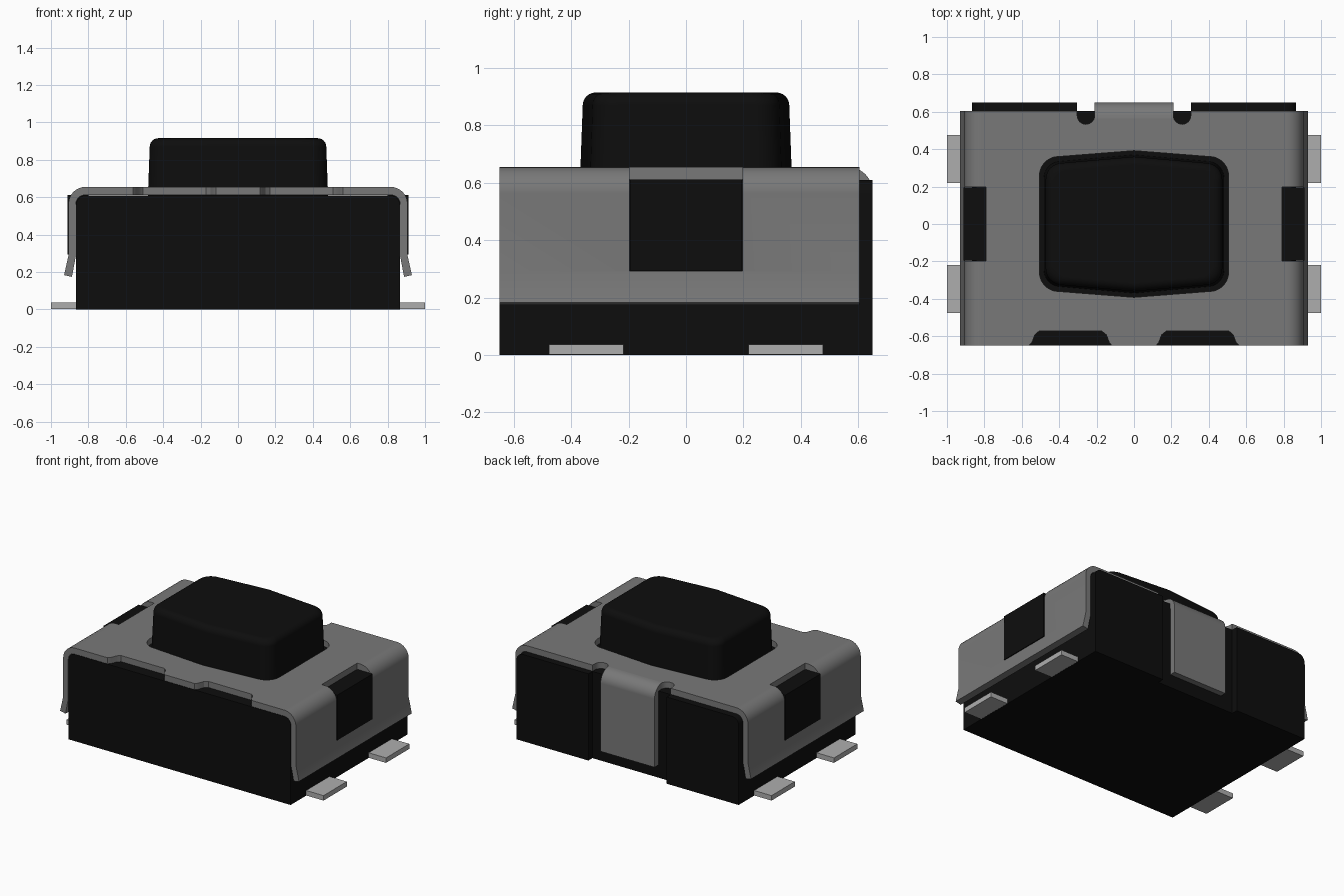
import bpy, bmesh, math
from mathutils import Vector

cube = bpy.data.objects.get("Cube")
if cube:
    bpy.data.objects.remove(cube, do_unlink=True)


def material(name, rgb, rough=0.6):
    m = bpy.data.materials.new(name)
    m.use_nodes = True
    m.diffuse_color = (*rgb, 1)
    bsdf = m.node_tree.nodes["Principled BSDF"]
    bsdf.inputs["Base Color"].default_value = (*rgb, 1)
    bsdf.inputs["Roughness"].default_value = rough
    return m


BLACK = material("black plastic", (0.004, 0.004, 0.004))
STEEL = material("grey steel", (0.19, 0.19, 0.19))
TIN = material("light tin", (0.42, 0.42, 0.42))


def loft(name, rings, mat=None):
    """Solid joining a stack of equal-length closed rings, capped at both ends."""
    bm = bmesh.new()
    vs = [[bm.verts.new(p) for p in ring] for ring in rings]
    n = len(vs[0])
    for lo, hi in zip(vs, vs[1:]):
        for i in range(n):
            j = (i + 1) % n
            bm.faces.new((lo[i], lo[j], hi[j], hi[i]))
    bm.faces.new(vs[0][::-1])
    bm.faces.new(vs[-1])
    bmesh.ops.recalc_face_normals(bm, faces=bm.faces)
    me = bpy.data.meshes.new(name)
    bm.to_mesh(me)
    bm.free()
    ob = bpy.data.objects.new(name, me)
    bpy.context.collection.objects.link(ob)
    if mat:
        me.materials.append(mat)
    return ob


def prism(name, pts, axis, a, b, mat=None):
    """Extrude a 2D outline along one axis from a to b."""
    def put(p, t):
        return {"x": (t, p[0], p[1]), "y": (p[0], t, p[1]), "z": (p[0], p[1], t)}[axis]
    return loft(name, [[put(p, t) for p in pts] for t in (a, b)], mat)


def box(name, x0, x1, y0, y1, z0, z1, mat=None):
    return prism(name, [(x0, y0), (x1, y0), (x1, y1), (x0, y1)], "z", z0, z1, mat)


def arc(cx, cy, r, a0, a1, n=8):
    return [(cx + r * math.cos(math.radians(a0 + (a1 - a0) * i / n)),
             cy + r * math.sin(math.radians(a0 + (a1 - a0) * i / n))) for i in range(n + 1)]


def flip(pts):
    return [(-x, y) for x, y in reversed(pts)]


def select(ob):
    bpy.ops.object.select_all(action="DESELECT")
    ob.select_set(True)
    bpy.context.view_layer.objects.active = ob


def cut(ob, cutters):
    """Subtract each cutter, then discard it."""
    select(ob)
    for c in cutters:
        mod = ob.modifiers.new("cut", "BOOLEAN")
        mod.operation, mod.solver, mod.object = "DIFFERENCE", "EXACT", c
        bpy.ops.object.modifier_apply(modifier=mod.name)
        bpy.data.objects.remove(c, do_unlink=True)


def smooth(ob):
    select(ob)
    bpy.ops.object.shade_smooth_by_angle(angle=math.radians(30))
    mod = ob.modifiers.new("weighted normals", "WEIGHTED_NORMAL")
    mod.keep_sharp = True


def bulged_outline(hx, hy, peak, r):
    """Rounded rectangle whose front and back edges rise to a shallow peak."""
    right_back = arc(hx - r, hy - r, r, 0, 84, 10)
    back = right_back + [(0, peak)] + flip(right_back)
    return back + [(-x, -y) for x, y in back]


# Housing: rounded top edges, recess at the back for the tab
half = [(0.865, 0)] + arc(0.815, 0.56, 0.05, 0, 90)
body = prism("housing", half + flip(half), "y", -0.65, 0.65, BLACK)
cut(body, [box("recess_cutter", -0.305, 0.305, 0.605, 0.8, -0.1, 0.8)])
smooth(body)

# Metal cover: bent strip section with flared lower lips
outer = [(0.93, 0.183), (0.906, 0.29)] + arc(0.816, 0.565, 0.09, 0, 90)
inner = [(0.888, 0.174), (0.867, 0.285)] + arc(0.817, 0.562, 0.05, 0, 90)
cover = prism("metal_cover", outer + flip(outer) + flip(inner)[::-1] + inner[::-1],
              "y", -0.65, 0.605, STEEL)
cutters = [prism("hole_cutter", bulged_outline(0.505, 0.36, 0.392, 0.1), "z", 0.5, 0.8),
           box("tab_cutter", -0.21, 0.21, 0.565, 0.8, 0.5, 0.8)]
notch = [(0.118, -0.7), (0.118, -0.65), (0.133, -0.632), (0.148, -0.592), (0.172, -0.573),
         (0.508, -0.573), (0.53, -0.592), (0.545, -0.632), (0.562, -0.65), (0.562, -0.7)]
slot = [(0.304, 0.7)] + arc(0.257, 0.58, 0.047, 0, -180) + [(0.21, 0.7)]
for s in (1, -1):
    for pts in (notch, slot):
        cutters.append(prism("edge_cutter", [(s * x, y) for x, y in pts], "z", 0.5, 0.8))
    xs = sorted((s * 0.79, s * 1.1))
    cutters.append(box("window_cutter", *xs, -0.197, 0.197, 0.293, 0.8))
cut(cover, cutters)
smooth(cover)

# Back tab: folded down from the cover
tab_outer = [(0.65, 0.09)] + arc(0.565, 0.57, 0.085, 0, 90)
tab_inner = [(0.608, 0.09)] + arc(0.565, 0.57, 0.043, 0, 90)
smooth(prism("back_tab", tab_outer + tab_inner[::-1], "x", -0.21, 0.21, STEEL))

# Push button: tapered, with a rounded top rim
base = bulged_outline(0.482, 0.335, 0.37, 0.09)
levels = [(0.6, 0)] + [(0.87 + 0.045 * math.sin(t), 0.01 + 0.045 * (1 - math.cos(t)))
                       for t in (math.pi / 2 * i / 6 for i in range(7))]
smooth(loft("push_button", [[(x * (1 - d / 0.482), y * (1 - d / 0.37), z) for x, y in base]
                            for z, d in levels], BLACK))

# Side catches and solder pins
for s, side in ((1, "left"), (-1, "right")):
    box(side + "_catch", *sorted((s * 0.8, s * 0.911)), -0.196, 0.196, 0.294, 0.612, BLACK)
    for t, end in ((-1, "front"), (1, "back")):
        box(f"{side}_{end}_pin", *sorted((s * 0.84, s * 1.0)),
            *sorted((t * 0.218, t * 0.477)), 0.001, 0.036, TIN)
